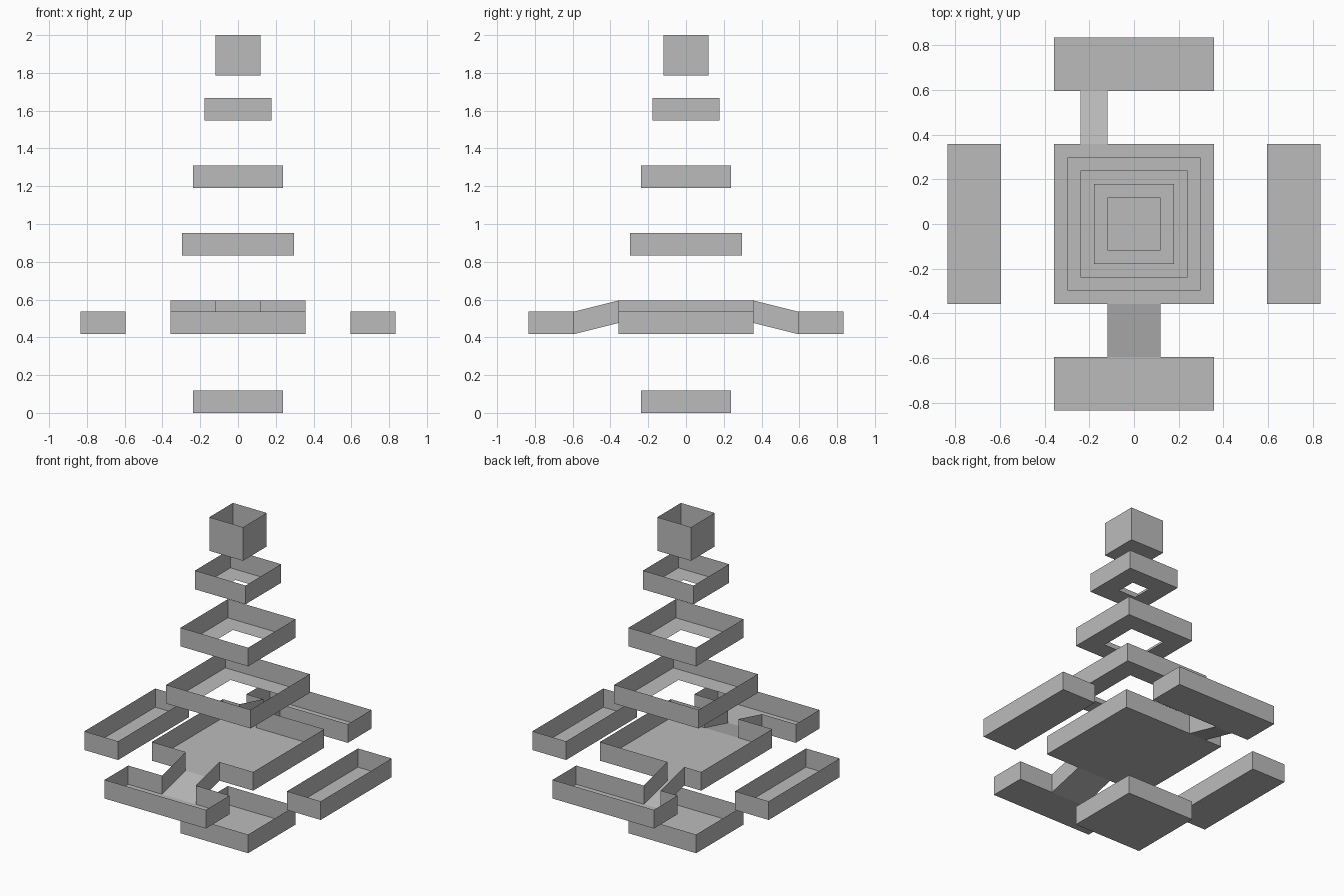
import bpy, bmesh

cube = bpy.data.objects.get("Cube")
if cube:
    bpy.data.objects.remove(cube, do_unlink=True)

UNIT = 2 / 16.8  # one module of the stacked layout

grey = bpy.data.materials.new("plain_grey")
grey.use_nodes = True
grey.diffuse_color = (0.5, 0.5, 0.5, 1)
grey.node_tree.nodes["Principled BSDF"].inputs["Base Color"].default_value = (0.5, 0.5, 0.5, 1)


def sheet(bm, points):
    bm.faces.new([bm.verts.new([c * UNIT for c in p]) for p in points])


def wall(bm, a, b, height):
    """Upright thin panel standing on the edge a-b."""
    top = lambda p: (p[0], p[1], p[2] + height)
    sheet(bm, [a, b, top(b), top(a)])


def finish(name, bm):
    bmesh.ops.remove_doubles(bm, verts=bm.verts, dist=1e-5)
    mesh = bpy.data.meshes.new(name)
    bm.to_mesh(mesh)
    bm.free()
    mesh.materials.append(grey)
    bpy.context.collection.objects.link(bpy.data.objects.new(name, mesh))


def corners(cx, cy, hx, hy, z):
    return [(cx - hx, cy - hy, z), (cx + hx, cy - hy, z),
            (cx + hx, cy + hy, z), (cx - hx, cy + hy, z)]


def tray(name, cx, cy, hx, hy, z, height=1, hole=0, gaps=None):
    """Open thin tray; gaps maps a side (0 front, 2 back) to an x opening."""
    bm = bmesh.new()
    outer = corners(cx, cy, hx, hy, z)
    inner = corners(cx, cy, hole, hole, z)
    if not hole:
        sheet(bm, outer)
    for i in range(4):
        a, b = outer[i], outer[(i + 1) % 4]
        if hole:
            sheet(bm, [a, b, inner[(i + 1) % 4], inner[i]])
        if gaps and i in gaps:
            near, far = sorted(gaps[i], reverse=a[0] > b[0])
            wall(bm, a, (near, a[1], z), height)
            wall(bm, (far, a[1], z), b, height)
        else:
            wall(bm, a, b, height)
    finish(name, bm)


def ramp(name, x0, x1, side):
    """Sloping channel from the platform down to an outer tray."""
    bm = bmesh.new()
    hi0, hi1 = (x0, 3 * side, 4), (x1, 3 * side, 4)
    lo0, lo1 = (x0, 5 * side, 3.5), (x1, 5 * side, 3.5)
    sheet(bm, [hi0, hi1, lo1, lo0] if side > 0 else [lo0, lo1, hi1, hi0])
    wall(bm, hi0, lo0, 1)
    wall(bm, lo1, hi1, 1)
    bm.normal_update()
    bmesh.ops.recalc_face_normals(bm, faces=bm.faces)
    finish(name, bm)


FRONT_GAP, BACK_GAP = (-1, 1), (-2, -1)

# Base tray and central platform
tray("base_tray", 0, 0, 2, 2, 0)
tray("platform", 0, 0, 3, 3, 4, gaps={0: FRONT_GAP, 2: BACK_GAP})

# Outer trays, with ramps at front and back
tray("front_tray", 0, -6, 3, 1, 3.5, gaps={2: FRONT_GAP})
tray("back_tray", 0, 6, 3, 1, 3.5, gaps={0: BACK_GAP})
tray("left_tray", 6, 0, 1, 3, 3.5)
tray("right_tray", -6, 0, 1, 3, 3.5)
ramp("front_ramp", *FRONT_GAP, -1)
ramp("back_ramp", *BACK_GAP, 1)

# Floating tiers with square openings in their floors
for name, half, z in (("lower_tier", 2.5, 7), ("middle_tier", 2, 10), ("upper_tier", 1.5, 13)):
    tray(name, 0, 0, half, half, z, hole=half - 1)

# Top box, open above
tray("top_box", 0, 0, 1, 1, 15, height=1.8)
